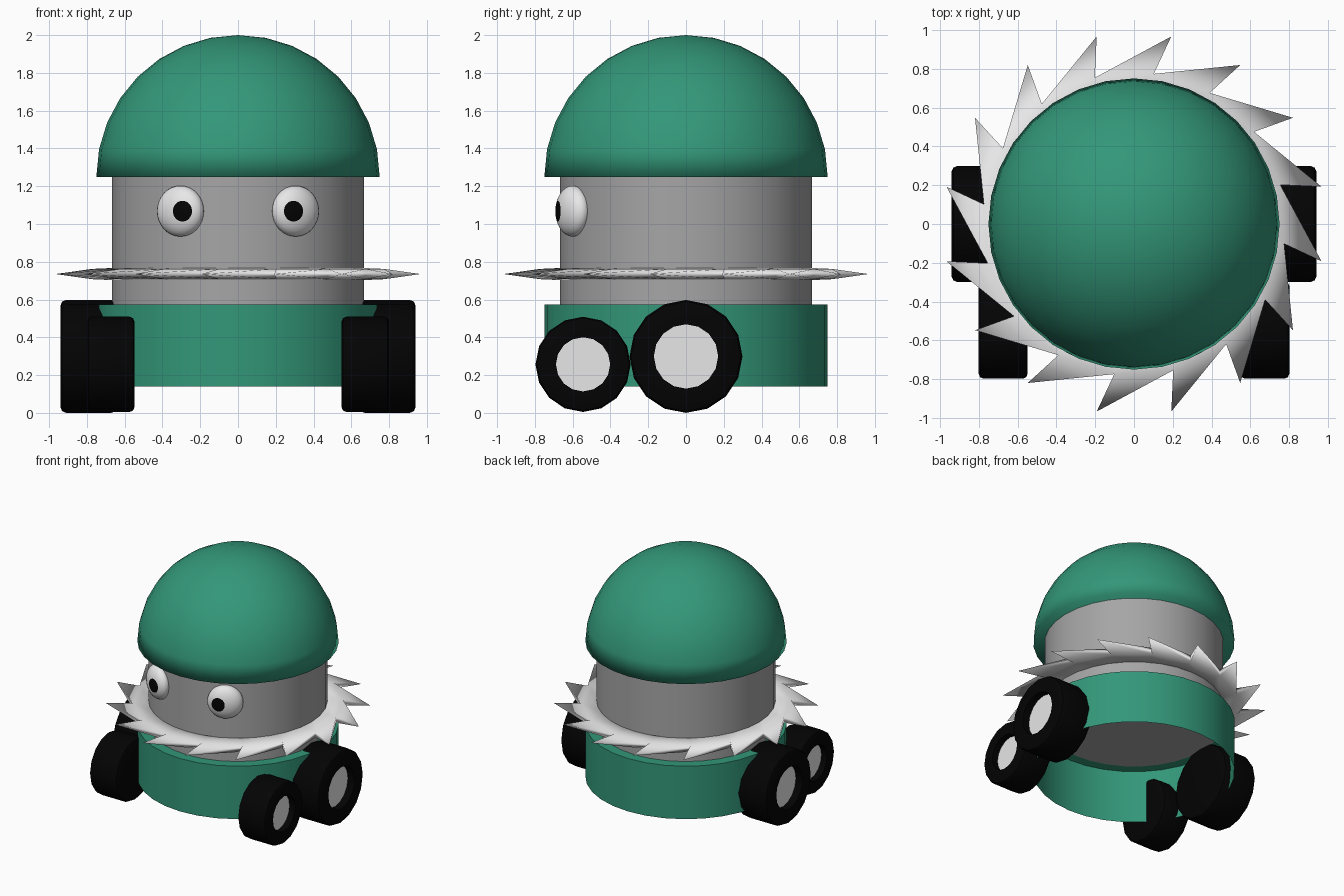
import bpy, bmesh, math
from mathutils import Matrix

cube = bpy.data.objects.get("Cube")
if cube:
    bpy.data.objects.remove(cube)


def material(name, rgb, rough=0.6):
    m = bpy.data.materials.new(name)
    m.use_nodes = True
    m.diffuse_color = (*rgb, 1)
    bsdf = next(n for n in m.node_tree.nodes if n.type == "BSDF_PRINCIPLED")
    bsdf.inputs["Base Color"].default_value = (*rgb, 1)
    bsdf.inputs["Roughness"].default_value = rough
    return m


green = material("green", (0.033, 0.31, 0.19))
grey = material("body grey", (0.38, 0.38, 0.38))
pale = material("pale steel", (0.80, 0.80, 0.80))
black = material("black", (0.001, 0.001, 0.001))


def finish(name, bm, mats, angle=35):
    """Make an object, smooth where faces meet below the angle."""
    bmesh.ops.recalc_face_normals(bm, faces=bm.faces)
    mesh = bpy.data.meshes.new(name)
    bm.to_mesh(mesh)
    bm.free()
    for m in mats:
        mesh.materials.append(m)
    ob = bpy.data.objects.new(name, mesh)
    bpy.context.collection.objects.link(ob)
    bpy.ops.object.select_all(action="DESELECT")
    ob.select_set(True)
    bpy.context.view_layer.objects.active = ob
    bpy.ops.object.shade_smooth_by_angle(angle=math.radians(angle))


def lathe(name, profile, mat, sides=32, matrix=Matrix(), angle=35):
    """Spin (radius, height) points around z, then place with matrix."""
    bm = bmesh.new()
    verts = [bm.verts.new((r, 0, z)) for r, z in profile]
    edges = [bm.edges.new(pair) for pair in zip(verts, verts[1:])]
    bmesh.ops.spin(bm, geom=verts + edges, axis=(0, 0, 1), cent=(0, 0, 0),
                   angle=math.tau, steps=sides, use_merge=True)
    bmesh.ops.remove_doubles(bm, verts=bm.verts, dist=0.0001)
    bm.transform(matrix)
    finish(name, bm, [mat], angle)


# Closed dome cap, and a base skirt with a rim on top and an open bottom
R, BODY = 0.75, 0.667
arc = [math.pi / 2 * i / 8 for i in range(9)]
dome = [(R * math.cos(a), 1.25 + R * math.sin(a)) for a in arc]
lathe("dome_cap", [(0, 1.25)] + dome, green, angle=180)
lathe("base_skirt", [(R, 0.14), (R, 0.575), (BODY - 0.003, 0.575)], green)

# Body drum between base and dome
lathe("body_drum", [(0, 0.572), (BODY, 0.572), (BODY, 1.251), (0, 1.251)], grey)

# Saw blade collar: swept teeth that thin out to sharp tips
bm = bmesh.new()
TEETH, MID, HALF = 16, 0.735, 0.034


def ring(radius, z, offset):
    return [bm.verts.new((radius * math.cos(a), radius * math.sin(a), z))
            for a in (math.radians(offset) + math.tau * k / TEETH for k in range(TEETH))]


tips = ring(0.985, MID, 11.25)
tops, lows = ring(0.78, MID + 0.8 * HALF, 15), ring(0.78, MID - 0.8 * HALF, 15)
in_tops, in_lows = ring(0.63, MID + HALF, 15), ring(0.63, MID - HALF, 15)
for k in range(TEETH):
    p = k - 1
    bm.faces.new((tops[k], tops[p], tips[p]))
    bm.faces.new((lows[k], lows[p], tips[p]))
    bm.faces.new((tops[k], lows[k], tips[p]))
    bm.faces.new((tops[p], lows[p], tips[p]))
    bm.faces.new((in_tops[k], in_tops[p], tops[p], tops[k]))
    bm.faces.new((in_lows[k], in_lows[p], lows[p], lows[k]))
    bm.faces.new((in_tops[k], in_tops[p], in_lows[p], in_lows[k]))
finish("saw_collar", bm, [pale], angle=180)


# Wheels: rounded tyre with a pale hub sunk into the outside
def wheel(name, side, outer_x, y, z, radius):
    w, b, hub, sunk = radius, 0.1 * radius, 0.57 * radius, -0.2 * radius
    turn = Matrix.Rotation(side * math.pi / 2, 4, "Y")
    place = Matrix.Translation((side * outer_x, y, z)) @ turn
    lathe(name + "_tyre", [(0, -w), (radius - b, -w), (radius - 0.3 * b, -w + 0.3 * b),
                           (radius, -w + b), (radius, -b), (radius - 0.3 * b, -0.3 * b),
                           (radius - b, 0), (hub, 0), (hub, sunk)], black, 16, place)
    lathe(name + "_hub", [(hub, sunk), (0, sunk)], pale, 16, place)


# Eyes: flattened balls lying against the drum, pupils turned inward to look ahead
def eye(name, side):
    bm = bmesh.new()
    bmesh.ops.create_uvsphere(bm, u_segments=32, v_segments=15, radius=1)
    for f in bm.faces:
        f.material_index = int(f.calc_center_median().z > math.cos(math.radians(24)))
    bm.transform(Matrix.Translation((side * 0.305, -0.6, 1.068))
                 @ Matrix.Rotation(side * math.radians(28), 4, "Z")
                 @ Matrix.Diagonal((0.135, 0.075, 0.135, 1))
                 @ Matrix.Rotation(side * math.radians(-22), 4, "Z")
                 @ Matrix.Rotation(math.pi / 2, 4, "X"))
    finish(name, bm, [pale, black])


for label, side in (("left", 1), ("right", -1)):
    wheel(label + "_front_wheel", side, 0.80, -0.545, 0.257, 0.252)
    wheel(label + "_rear_wheel", side, 0.94, 0, 0.299, 0.299)
    eye(label + "_eye", side)
